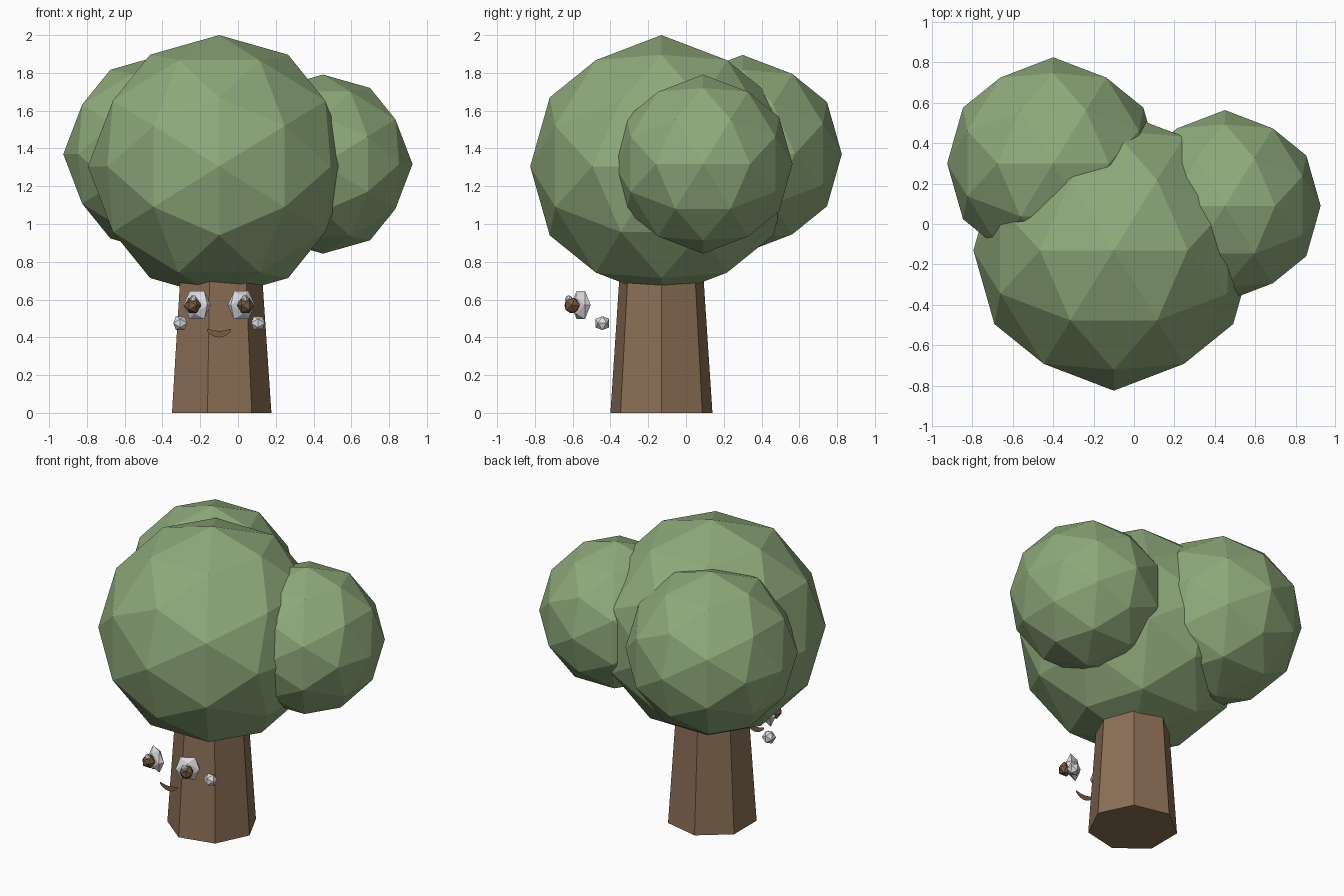
import bpy, bmesh, math
from mathutils import Matrix, Vector

if "Cube" in bpy.data.objects:
    bpy.data.objects.remove(bpy.data.objects["Cube"])


def material(name, rgb):
    m = bpy.data.materials.new(name)
    lin = [((c / 255 + 0.055) / 1.055) ** 2.4 for c in rgb]
    m.diffuse_color = (*lin, 1)
    m.use_nodes = True
    m.node_tree.nodes["Principled BSDF"].inputs["Base Color"].default_value = m.diffuse_color
    return m


LEAF = material("leaf green", (143, 170, 123))
BARK = material("bark brown", (139, 111, 86))
DARK = material("dark brown", (122, 92, 64))
WHITE = material("soft white", (222, 222, 226))


def finish(bm, name, mat):
    bmesh.ops.recalc_face_normals(bm, faces=bm.faces)
    mesh = bpy.data.meshes.new(name)
    bm.to_mesh(mesh)
    bm.free()
    mesh.materials.append(mat)
    ob = bpy.data.objects.new(name, mesh)
    bpy.context.collection.objects.link(ob)
    return ob


def ball(name, centre, radius, mat, detail=0, scale=(1, 1, 1), yaw=0):
    """Faceted ball from an axis-aligned icosahedron."""
    bm = bmesh.new()
    t = (1 + math.sqrt(5)) / 2
    for a in (-1, 1):
        for b in (-t, t):
            for co in ((a, 0, b), (0, b, a), (b, a, 0)):
                bm.verts.new(co)
    bmesh.ops.convex_hull(bm, input=bm.verts)
    if detail:
        bmesh.ops.subdivide_edges(bm, edges=bm.edges, cuts=detail, use_grid_fill=True)
    for v in bm.verts:
        v.co = v.co.normalized() * radius
    bm.transform(Matrix.Translation(centre) @ Matrix.Rotation(yaw, 4, "Z")
                 @ Matrix.Diagonal((*scale, 1)))
    return finish(bm, name, mat)


AXIS_X, AXIS_Y = -0.10, -0.13

# Crown: three overlapping leaf balls
ball("crown_main", (AXIS_X, AXIS_Y, 1.305), 0.695, LEAF, 1)
ball("crown_right", (0.45, 0.09, 1.317), 0.474, LEAF, 1)
ball("crown_back_left", (-0.40, 0.30, 1.37), 0.525, LEAF, 1)

# Trunk: seven-sided tapered column reaching into the crown
bm = bmesh.new()
HEIGHT = 0.90
bmesh.ops.create_cone(bm, cap_ends=True, segments=7, radius1=0.277, radius2=0.216,
                      depth=HEIGHT)
corner = max((v.co for v in bm.verts if v.co.z < 0), key=lambda c: c.y)
turn = -math.atan2(corner.y, corner.x)
bm.transform(Matrix.Translation((AXIS_X, AXIS_Y, HEIGHT / 2)) @ Matrix.Rotation(turn, 4, "Z"))
finish(bm, "trunk", BARK)

# Face parts on both sides, floating in front of the trunk
for side, label in ((-1, "left"), (1, "right")):
    yaw = side * math.radians(30)
    ball(label + "_eye", (AXIS_X + side * 0.117, -0.557, 0.571), 0.086, WHITE,
         scale=(1, 0.4, 1), yaw=yaw)
    ball(label + "_pupil", (AXIS_X + side * 0.14, -0.603, 0.569), 0.046, DARK, yaw=yaw)
    ball(label + "_glint", (AXIS_X + side * 0.136, -0.62, 0.602), 0.022, WHITE, yaw=yaw)
    ball(label + "_cheek", (AXIS_X + side * 0.206, -0.443, 0.475), 0.043, WHITE)

# Smile: flat curved band with tapered ends
bm = bmesh.new()
rows = []
N = 10
for i in range(N + 1):
    u = 2 * i / N - 1
    mid = 0.417 + 0.022 * u * u
    half = 0.017 * math.sqrt(1 - 0.85 * u * u)
    rows.append([bm.verts.new((AXIS_X + 0.064 * u, -0.592, mid + s * half)) for s in (-1, 1)])
for a, b in zip(rows, rows[1:]):
    bm.faces.new((a[0], b[0], b[1], a[1]))
finish(bm, "smile", DARK)
